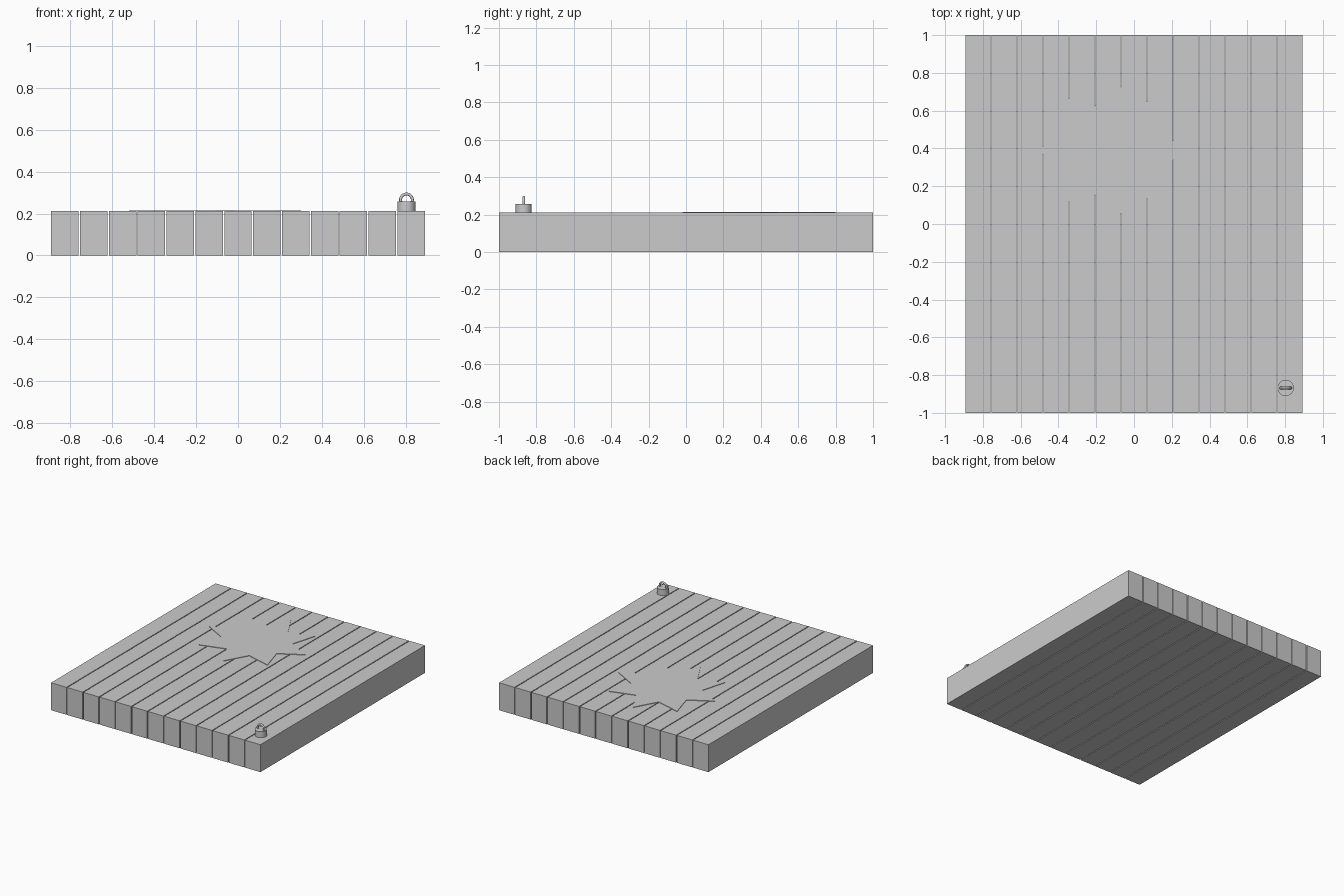
import bpy, bmesh, math

cube = bpy.data.objects.get("Cube")
if cube:
    bpy.data.objects.remove(cube, do_unlink=True)

grey = bpy.data.materials.new("plain grey")
grey.use_nodes = True
grey.diffuse_color = (0.6, 0.6, 0.6, 1)
grey.node_tree.nodes["Principled BSDF"].inputs["Base Color"].default_value = grey.diffuse_color

PLANKS, PITCH, WIDTH, TOP = 13, 0.1376, 0.131, 0.211


def finish(name, smooth=False):
    ob = bpy.context.object
    ob.name = name
    ob.data.materials.append(grey)
    if smooth:
        bpy.ops.object.shade_smooth_by_angle(angle=math.radians(40))
    return ob


# Row of planks with narrow open gaps
for i in range(PLANKS):
    x = (i - (PLANKS - 1) / 2) * PITCH
    bpy.ops.mesh.primitive_cube_add(size=1, location=(x, 0, TOP / 2))
    plank = finish(f"plank_{i + 1}")
    plank.scale = (WIDTH, 2, TOP)

# Thin eight-pointed star plate lying on the planks
bm = bmesh.new()
ring = []
for i in range(16):
    r = 0.255 if i % 2 else 0.41
    a = i * math.pi / 8
    ring.append(bm.verts.new((r * math.cos(a), r * math.sin(a), 0)))
base = bm.faces.new(ring)
top = bmesh.ops.extrude_face_region(bm, geom=[base])["geom"]
bmesh.ops.translate(bm, vec=(0, 0, 0.004),
                    verts=[g for g in top if isinstance(g, bmesh.types.BMVert)])
bmesh.ops.recalc_face_normals(bm, faces=bm.faces)
mesh = bpy.data.meshes.new("star_plate")
bm.to_mesh(mesh)
bm.free()
star = bpy.data.objects.new("star_plate", mesh)
star.location = (-0.11, 0.39, TOP)
mesh.materials.append(grey)
bpy.context.collection.objects.link(star)

# Round stud with an upright ring at the front left corner
KX, KY = 0.803, -0.868
bpy.ops.mesh.primitive_cylinder_add(vertices=32, radius=0.043, depth=0.046,
                                    location=(KX, KY, TOP + 0.023))
finish("ring_stud", True)
bpy.ops.mesh.primitive_torus_add(major_radius=0.028, minor_radius=0.007,
                                 major_segments=32, minor_segments=12,
                                 location=(KX, KY, 0.265),
                                 rotation=(math.pi / 2, 0, 0))
finish("lifting_ring", True)
